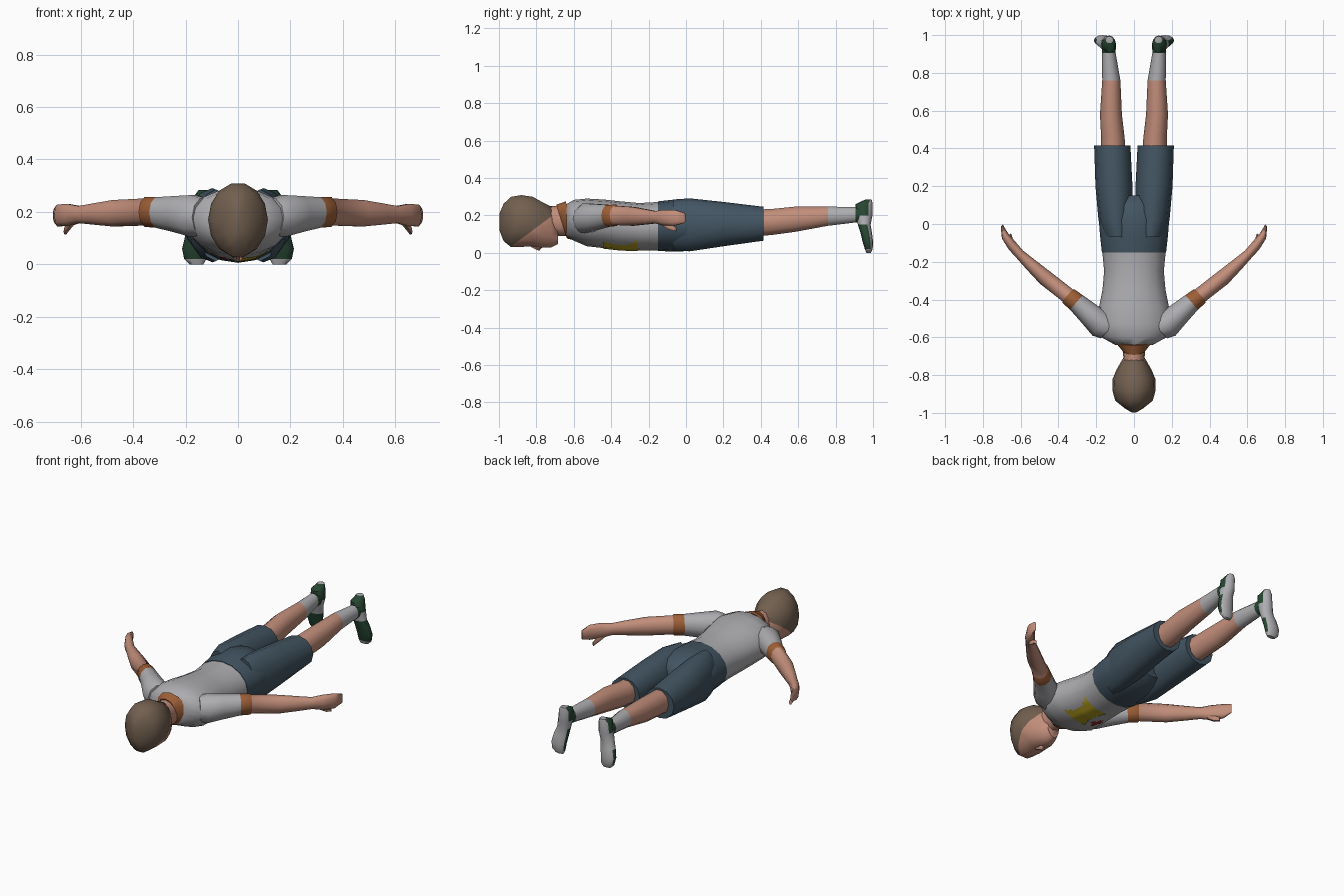
import bpy, bmesh, math
from mathutils import Vector
from mathutils.bvhtree import BVHTree

if "Cube" in bpy.data.objects:
    bpy.data.objects.remove(bpy.data.objects["Cube"])


def material(name, rgb):
    m = bpy.data.materials.new(name)
    m.diffuse_color = (*rgb, 1)
    m.use_nodes = True
    m.node_tree.nodes["Principled BSDF"].inputs["Base Color"].default_value = m.diffuse_color
    return m


GREY, SKIN, SHORTS, HAIR, TRIM, GREEN, YELLOW, RED = range(8)
MATS = [material("light grey", (0.42, 0.42, 0.44)),
        material("skin", (0.54, 0.27, 0.195)),
        material("slate blue", (0.055, 0.09, 0.122)),
        material("brown hair", (0.17, 0.117, 0.08)),
        material("rust trim", (0.34, 0.115, 0.038)),
        material("dark green", (0.02, 0.06, 0.032)),
        material("yellow", (0.5, 0.38, 0.015)),
        material("red", (0.42, 0.02, 0.02))]


def finish(name, bm, angle=55):
    bmesh.ops.recalc_face_normals(bm, faces=bm.faces)
    me = bpy.data.meshes.new(name)
    bm.to_mesh(me)
    bm.free()
    for m in MATS:
        me.materials.append(m)
    ob = bpy.data.objects.new(name, me)
    bpy.context.collection.objects.link(ob)
    bpy.ops.object.select_all(action='DESELECT')
    ob.select_set(True)
    bpy.context.view_layer.objects.active = ob
    bpy.ops.object.shade_smooth_by_angle(angle=math.radians(angle))
    return ob


def loft(rings, n=12, sx=1):
    """Skin through rings (centre, u, v, material of the next segment)."""
    bm = bmesh.new()
    loops = []
    for c, u, v, _ in rings:
        loop = []
        for i in range(n):
            t = 2 * math.pi * i / n
            p = Vector(c) + math.cos(t) * Vector(u) + math.sin(t) * Vector(v)
            loop.append(bm.verts.new((p.x * sx, p.y, p.z)))
        loops.append(loop)
    for k in range(len(loops) - 1):
        for i in range(n):
            j = (i + 1) % n
            f = bm.faces.new((loops[k][i], loops[k][j], loops[k + 1][j], loops[k + 1][i]))
            f.material_index = rings[k][3]
    for k in (0, -1):
        bm.faces.new(loops[k]).material_index = rings[k][3]
    return bm


def along_y(rows):
    """Rows (y, centre x, half width, low z, high z, material)."""
    return [((cx, y, (lo + hi) / 2), (rx, 0, 0), (0, 0, (hi - lo) / 2), m)
            for y, cx, rx, lo, hi, m in rows]


# Shirt body
torso = finish("shirt", loft(along_y([
    (-0.145, 0, 0.168, 0.012, 0.272, GREY), (-0.25, 0, 0.158, 0.012, 0.266, GREY),
    (-0.35, 0, 0.167, 0.015, 0.275, GREY), (-0.44, 0, 0.185, 0.025, 0.285, GREY),
    (-0.53, 0, 0.20, 0.035, 0.29, GREY), (-0.60, 0, 0.172, 0.065, 0.283, GREY),
    (-0.64, 0, 0.10, 0.09, 0.26, GREY)]), 16))

# Painted patches on the chest, laid onto the shirt
tree = BVHTree.FromPolygons([v.co for v in torso.data.vertices],
                            [p.vertices[:] for p in torso.data.polygons])


def patch(name, x0, x1, y0, y1, mat, rule, n=12):
    bm = bmesh.new()
    grid = {}
    for i in range(n + 1):
        for j in range(n + 1):
            p = Vector((x0 + (x1 - x0) * i / n, y0 + (y1 - y0) * j / n, -1))
            hit = tree.ray_cast(p, Vector((0, 0, 1)))[0]
            grid[i, j] = bm.verts.new(hit - Vector((0, 0, 0.004)))
    for i in range(n):
        for j in range(n):
            if rule((i + 0.5) / n, (j + 0.5) / n):
                f = bm.faces.new([grid[i, j], grid[i, j + 1], grid[i + 1, j + 1], grid[i + 1, j]])
                f.material_index = mat
    bmesh.ops.delete(bm, geom=[v for v in bm.verts if not v.link_faces], context='VERTS')
    finish(name, bm)


patch("yellow_chest_patch", -0.02, 0.13, -0.44, -0.26, YELLOW,
      lambda s, t: abs(s - 0.5) < 0.28 + 0.22 * abs(2 * t - 1))
patch("red_chest_patch", -0.09, -0.025, -0.43, -0.34, RED,
      lambda s, t: abs(s - 0.5) < 0.2 or abs(t - 0.5) < 0.2)

# Neck and slanted collar
finish("neck", loft(along_y([(-0.80, 0, 0.06, 0.08, 0.25, SKIN),
                             (-0.72, 0, 0.056, 0.09, 0.25, SKIN),
                             (-0.63, 0, 0.06, 0.09, 0.25, SKIN)])))
finish("collar", loft([((0, -0.665, 0.167), (0.064, 0, 0), (0, -0.028, 0.09), TRIM),
                       ((0, -0.618, 0.17), (0.105, 0, 0), (0, -0.025, 0.105), TRIM)]))

# Head, cut along a slanted hairline
head = loft(along_y([
    (-0.998, 0, 0.012, 0.12, 0.21, HAIR), (-0.975, 0, 0.05, 0.06, 0.265, HAIR),
    (-0.935, 0, 0.10, 0.027, 0.303, HAIR), (-0.88, 0, 0.114, 0.028, 0.312, HAIR),
    (-0.82, 0, 0.113, 0.032, 0.303, HAIR), (-0.77, 0, 0.092, 0.024, 0.275, HAIR),
    (-0.72, 0, 0.064, 0.026, 0.25, HAIR), (-0.685, 0, 0.04, 0.045, 0.17, HAIR)]), 14)
origin, normal = Vector((0, -0.9, 0.06)), Vector((0, -0.75, 1))
bmesh.ops.bisect_plane(head, geom=head.verts[:] + head.edges[:] + head.faces[:],
                       plane_co=origin, plane_no=normal)
for f in head.faces:
    if (f.calc_center_median() - origin).dot(normal) < 0:
        f.material_index = SKIN
finish("head", head)
finish("nose", loft([((0, -0.83, 0.04), (0.01, 0, 0), (0, 0, 0.01), SKIN),
                     ((0, -0.785, 0.024), (0.017, 0, 0), (0, 0, 0.016), SKIN),
                     ((0, -0.77, 0.035), (0.012, 0, 0), (0, 0, 0.008), SKIN)], 6))

# Shorts seat
finish("shorts_seat", loft(along_y([
    (-0.15, 0, 0.17, 0.01, 0.275, SHORTS), (-0.06, 0, 0.18, 0.006, 0.285, SHORTS),
    (0.02, 0, 0.186, 0.01, 0.287, SHORTS), (0.10, 0, 0.17, 0.03, 0.268, SHORTS),
    (0.15, 0, 0.12, 0.06, 0.23, SHORTS)]), 16))

ARM = [(0.13, -0.555, 0.18, 0.068, 0.075, GREY), (0.17, -0.535, 0.185, 0.075, 0.083, GREY),
       (0.235, -0.478, 0.192, 0.062, 0.072, GREY), (0.305, -0.415, 0.198, 0.051, 0.061, TRIM),
       (0.347, -0.382, 0.2, 0.048, 0.06, TRIM), (0.352, -0.377, 0.2, 0.042, 0.054, SKIN),
       (0.47, -0.285, 0.195, 0.042, 0.053, SKIN), (0.55, -0.212, 0.192, 0.033, 0.042, SKIN),
       (0.605, -0.16, 0.19, 0.026, 0.034, SKIN), (0.645, -0.115, 0.188, 0.027, 0.044, SKIN),
       (0.685, -0.06, 0.187, 0.022, 0.044, SKIN), (0.70, -0.008, 0.187, 0.008, 0.028, SKIN)]
THUMB = [(0.63, -0.135, 0.17, 0.016, 0.02), (0.65, -0.095, 0.143, 0.014, 0.018),
         (0.658, -0.055, 0.125, 0.009, 0.012)]
SHOE = [(0.284, 0.13, 0.975, 0.02, 0.018), (0.26, 0.132, 0.952, 0.036, 0.046),
        (0.20, 0.135, 0.952, 0.040, 0.045), (0.15, 0.145, 0.953, 0.040, 0.034),
        (0.11, 0.155, 0.963, 0.046, 0.031), (0.06, 0.165, 0.972, 0.048, 0.028),
        (0.02, 0.163, 0.977, 0.042, 0.021), (0.0, 0.158, 0.976, 0.026, 0.012)]

for side, sx in (("right", 1), ("left", -1)):
    # Sleeve, arm, hand and thumb
    finish(side + "_arm", loft([((x, y, z), (0.66 * a, -0.75 * a, 0), (0, 0, b), m)
                                for x, y, z, a, b, m in ARM], 10, sx))
    finish(side + "_thumb", loft([((x, y, z), (0.8 * a, -0.6 * a, 0), (0, 0, b), SKIN)
                                  for x, y, z, a, b in THUMB], 6, sx))
    # Shorts leg
    finish(side + "_shorts_leg", loft(along_y([
        (-0.07, 0.085, 0.07, 0.012, 0.285, SHORTS), (0.02, 0.098, 0.09, 0.008, 0.291, SHORTS),
        (0.2, 0.106, 0.098, 0.035, 0.272, SHORTS),
        (0.415, 0.115, 0.096, 0.065, 0.246, SHORTS)]), 12, sx))
    # Lower leg and sock
    finish(side + "_lower_leg", loft(along_y([
        (0.38, 0.11, 0.066, 0.085, 0.235, SKIN), (0.46, 0.112, 0.062, 0.092, 0.238, SKIN),
        (0.58, 0.122, 0.058, 0.108, 0.25, SKIN), (0.76, 0.12, 0.048, 0.142, 0.25, GREY),
        (0.905, 0.133, 0.036, 0.16, 0.246, GREEN), (0.955, 0.134, 0.038, 0.16, 0.25, GREEN)]),
        10, sx))
    # Shoe with flat sole and green panels
    shoe = loft([((x, y, z), (a, 0, 0), (0, b, 0), GREY) for z, x, y, a, b in SHOE], 12, sx)
    bmesh.ops.recalc_face_normals(shoe, faces=shoe.faces)
    for f in shoe.faces:
        c = f.calc_center_median()
        heel = c.z > 0.19 and c.y < 0.975
        toe = 0.03 < c.z < 0.13
        if f.normal.y < 0.5 and (heel or toe):
            f.material_index = GREEN
    finish(side + "_shoe", shoe)
